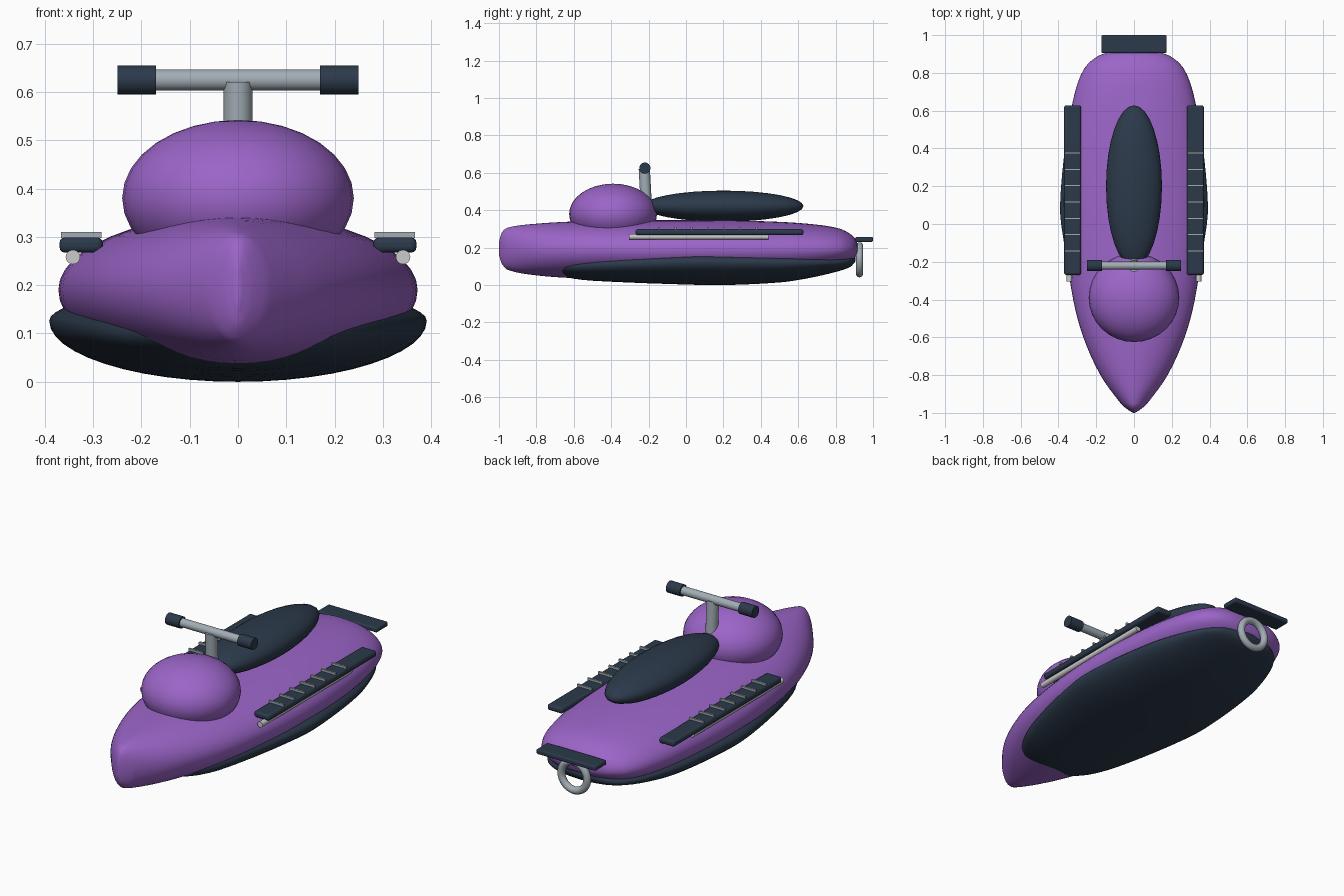
import bpy, bmesh, math
from mathutils import Vector

if "Cube" in bpy.data.objects:
    bpy.data.objects.remove(bpy.data.objects["Cube"])


def material(name, rgb):
    m = bpy.data.materials.new(name)
    m.diffuse_color = (*rgb, 1)
    m.use_nodes = True
    m.node_tree.nodes["Principled BSDF"].inputs["Base Color"].default_value = m.diffuse_color
    return m


PURPLE = material("purple_paint", (0.33, 0.13, 0.58))
DARK = material("dark_rubber", (0.025, 0.042, 0.07))
METAL = material("metal", (0.36, 0.42, 0.46))
PALE = material("pale_trim", (0.72, 0.72, 0.72))


def finish(ob, name, mat, angle=40):
    ob.name = ob.data.name = name
    ob.data.materials.append(mat)
    bpy.ops.object.select_all(action='DESELECT')
    ob.select_set(True)
    bpy.context.view_layer.objects.active = ob
    bpy.ops.object.transform_apply(location=False, rotation=True, scale=True)
    bpy.ops.object.shade_smooth_by_angle(angle=math.radians(angle))
    return ob


def ellipsoid(name, loc, radii, mat, seg=32):
    bpy.ops.mesh.primitive_uv_sphere_add(segments=seg, ring_count=seg // 2, location=loc)
    ob = bpy.context.object
    ob.scale = radii
    return finish(ob, name, mat, 60)


def rod(name, a, b, r, mat, seg=24):
    a, b = Vector(a), Vector(b)
    bpy.ops.mesh.primitive_cylinder_add(vertices=seg, radius=r, depth=(b - a).length,
                                        location=(a + b) / 2)
    ob = bpy.context.object
    ob.rotation_euler = (b - a).to_track_quat('Z', 'Y').to_euler()
    return finish(ob, name, mat)


def box(name, lo, hi, mat, bevel=0.0):
    lo, hi = Vector(lo), Vector(hi)
    bpy.ops.mesh.primitive_cube_add(size=1, location=(lo + hi) / 2)
    ob = bpy.context.object
    ob.scale = hi - lo
    finish(ob, name, mat)
    if bevel:
        mod = ob.modifiers.new("bevel", 'BEVEL')
        mod.width, mod.segments = bevel, 3
    return ob


def spline(p0, p1, p2, p3, t):
    # cubic through p1 and p2 with slopes for uneven spacing along y
    h = p2[0] - p1[0]
    out = [p1[0] + h * t]
    for i in range(1, len(p1)):
        m1 = (p2[i] - p0[i]) / (p2[0] - p0[0]) * h
        m2 = (p3[i] - p1[i]) / (p3[0] - p1[0]) * h
        out.append((2*t**3 - 3*t*t + 1) * p1[i] + (t**3 - 2*t*t + t) * m1
                   + (3*t*t - 2*t**3) * p2[i] + (t**3 - t*t) * m2)
    return out


def loft(name, stations, mat, seg=48, steps=4):
    """Stations: y, half width, bottom z, widest z, top z."""
    rows = []
    for i in range(len(stations) - 1):
        p0, p3 = stations[max(i - 1, 0)], stations[min(i + 2, len(stations) - 1)]
        rows += [spline(p0, stations[i], stations[i + 1], p3, k / steps) for k in range(steps)]
    rows.append(stations[-1])
    bm = bmesh.new()
    rings = []
    for y, w, zb, zm, zt in rows:
        ring = []
        for k in range(seg):
            a = 2 * math.pi * k / seg
            s = math.sin(a)
            ring.append(bm.verts.new((w * math.cos(a), y, zm + s * ((zt - zm) if s > 0 else (zm - zb)))))
        rings.append(ring)
    for r0, r1 in zip(rings, rings[1:]):
        for k in range(seg):
            n = (k + 1) % seg
            bm.faces.new((r0[k], r0[n], r1[n], r1[k]))
    bm.faces.new(rings[0])
    bm.faces.new(rings[-1])
    bmesh.ops.recalc_face_normals(bm, faces=bm.faces)
    me = bpy.data.meshes.new(name)
    bm.to_mesh(me)
    bm.free()
    ob = bpy.data.objects.new(name, me)
    bpy.context.collection.objects.link(ob)
    return finish(ob, name, mat, 70)


# Hull with pointed bow and rounded stern
loft("hull", [
    (-1.0, 0.004, 0.16, 0.195, 0.23), (-0.985, 0.03, 0.115, 0.195, 0.28),
    (-0.95, 0.07, 0.08, 0.195, 0.308), (-0.8, 0.178, 0.052, 0.19, 0.328),
    (-0.6, 0.268, 0.037, 0.19, 0.34), (-0.4, 0.322, 0.03, 0.19, 0.345),
    (-0.1, 0.364, 0.022, 0.19, 0.347), (0.2, 0.371, 0.022, 0.19, 0.346),
    (0.5, 0.348, 0.038, 0.19, 0.338), (0.7, 0.312, 0.065, 0.19, 0.323),
    (0.82, 0.265, 0.095, 0.19, 0.302), (0.88, 0.205, 0.125, 0.19, 0.272),
    (0.91, 0.13, 0.155, 0.19, 0.24), (0.922, 0.02, 0.185, 0.19, 0.2)], PURPLE)

# Dark lower shell, poking out below the hull
loft("lower_shell", [
    (-0.75, 0.10, 0.075, 0.1, 0.14), (-0.6, 0.226, 0.034, 0.1, 0.17),
    (-0.4, 0.305, 0.018, 0.11, 0.19), (0.0, 0.386, 0.003, 0.125, 0.195),
    (0.2, 0.386, 0.0, 0.125, 0.195), (0.5, 0.35, 0.014, 0.12, 0.19),
    (0.65, 0.312, 0.036, 0.12, 0.18), (0.8, 0.245, 0.07, 0.12, 0.17),
    (0.88, 0.16, 0.098, 0.125, 0.16), (0.905, 0.04, 0.125, 0.135, 0.15)], DARK)

# Front cowl and seat
ellipsoid("cowl", (0, -0.39, 0.38), (0.24, 0.235, 0.162), PURPLE)
ellipsoid("seat", (0, 0.2, 0.422), (0.148, 0.428, 0.083), DARK)

# Steering column, bar and grips
rod("steering_column", (0, -0.212, 0.42), (0, -0.223, 0.622), 0.03, METAL)
rod("handlebar", (-0.24, -0.22, 0.625), (0.24, -0.22, 0.625), 0.022, METAL)
for s, side in ((-1, "left"), (1, "right")):
    rod(f"{side}_grip", (s * 0.17, -0.22, 0.625), (s * 0.25, -0.22, 0.625), 0.03, DARK)
    # Footrest with cross ribs and a pipe beneath it
    box(f"{side}_footrest", (s * 0.325 - 0.045, -0.27, 0.267), (s * 0.325 + 0.045, 0.628, 0.299),
        DARK, 0.012)
    for i in range(7):
        y = -0.143 + i * 0.0865
        box(f"{side}_rib_{i + 1}", (s * 0.325 - 0.042, y - 0.005, 0.297),
            (s * 0.325 + 0.042, y + 0.005, 0.31), METAL)
    rod(f"{side}_pipe", (s * 0.342, -0.305, 0.258), (s * 0.342, 0.44, 0.258), 0.015, PALE, 16)

# Rear step and tow ring
box("rear_step", (-0.173, 0.905, 0.231), (0.173, 1.0, 0.257), DARK, 0.008)
bpy.ops.mesh.primitive_torus_add(major_radius=0.075, minor_radius=0.019, major_segments=40,
                                 minor_segments=14, location=(0, 0.928, 0.135),
                                 rotation=(math.pi / 2, 0, 0))
finish(bpy.context.object, "tow_ring", METAL, 60)
